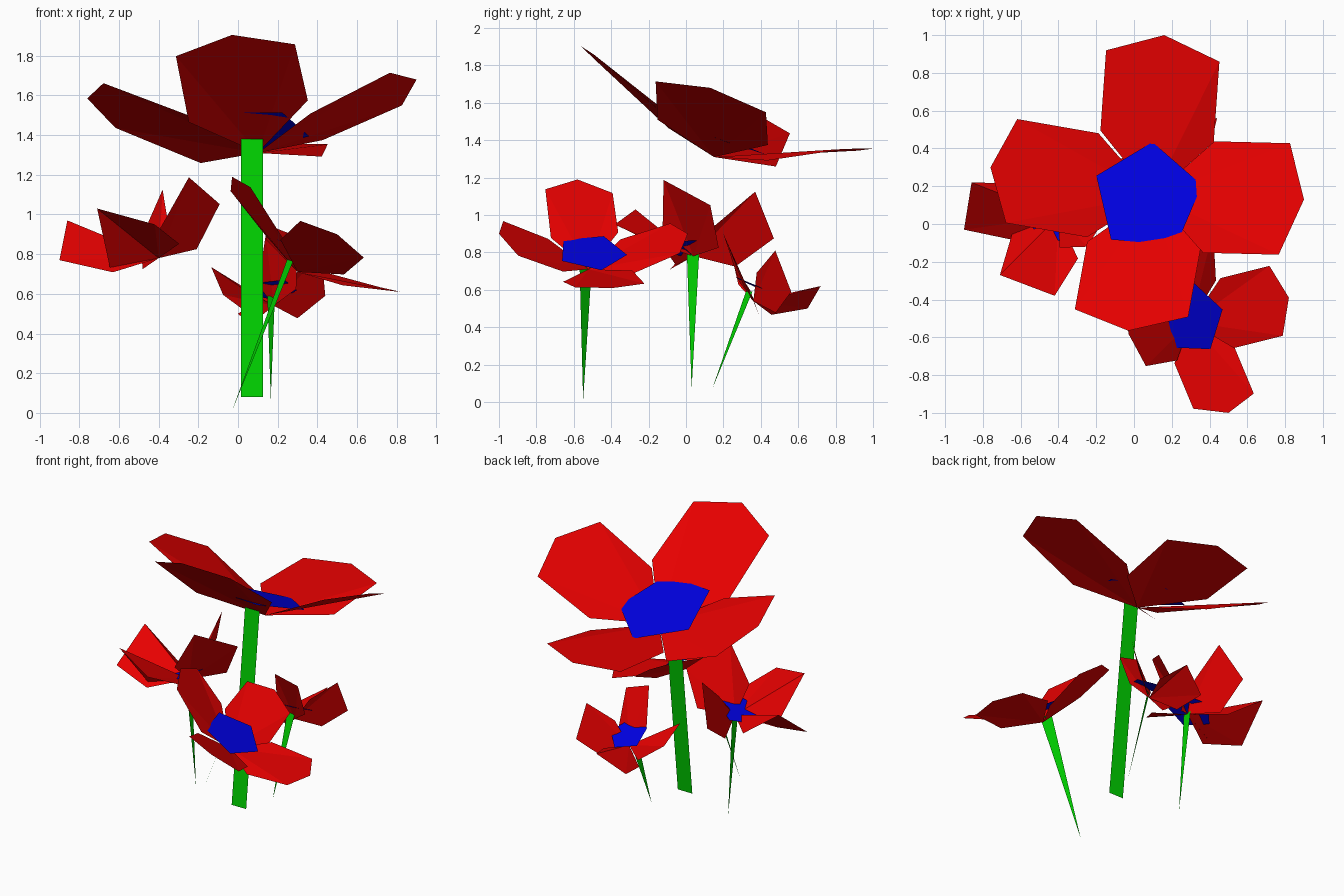
import bpy, math
from mathutils import Vector

if "Cube" in bpy.data.objects:
    bpy.data.objects.remove(bpy.data.objects["Cube"])


def material(name, rgb):
    m = bpy.data.materials.new(name)
    m.diffuse_color = (*rgb, 1)
    m.use_nodes = True
    m.node_tree.nodes["Principled BSDF"].inputs["Base Color"].default_value = m.diffuse_color
    return m


RED = material("petal red", (0.8, 0, 0))
BLUE = material("centre blue", (0, 0, 0.74))
GREEN = material("stem green", (0, 0.64, 0))


def sheet(name, points, mat, faces=None):
    mesh = bpy.data.meshes.new(name)
    mesh.from_pydata([tuple(p) for p in points], [], faces or [range(len(points))])
    mesh.materials.append(mat)
    ob = bpy.data.objects.new(name, mesh)
    bpy.context.collection.objects.link(ob)
    return ob


# Petal outlines: (share of length, share of width)
LARGE = [(0, 0), (.37, .5), (.87, .5), (1, 0), (.87, -.5), (.37, -.5)]
SMALL = [(0, 0), (.43, .6), (1, .5), (1, -.5), (.43, -.6)]


def flower(name, heart, outline, petals):
    """Each petal: length vector, width vector, drop of its two inner corners."""
    heart = Vector(heart)
    for i, (length, width, drops) in enumerate(petals):
        length, width = Vector(length), Vector(width)
        pts = [heart + length * u + width * v for u, v in outline]
        pts[1].z -= drops[0]
        pts[-1].z -= drops[1]
        fan = [(0, k, k + 1) for k in range(1, len(pts) - 1)]
        # upper side faces up
        fan = [f if (pts[f[1]] - pts[0]).cross(pts[f[2]] - pts[0]).z > 0
               else f[::-1] for f in fan]
        sheet(f"{name}_petal_{i + 1}", pts, RED, fan)


def centre(name, mid, radius, slope, turn):
    """Tilted flat pentagon, regular as seen from above."""
    x, y, z = mid
    pts = []
    for k in range(5):
        a = math.radians(turn + 72 * k)
        dx, dy = radius[0] * math.cos(a), radius[1] * math.sin(a)
        pts.append((x + dx, y + dy, z + slope[0] * dx + slope[1] * dy))
    sheet(name + "_centre", pts, BLUE)


# Tall flower
flower("tall", (.10, .15, 1.31), LARGE, [
    ((.06, .85, .045), (.60, -.06, .01), (.04, 0)),
    ((.80, -.02, .37), (-.06, -.59, .165), (.02, -.01)),
    ((-.13, -.715, .595), (.60, -.04, .06), (-.015, .035)),
    ((-.86, .15, .275), (.06, .55, -.225), (.04, .025))])
centre("tall", (.072, .14, 1.427), (.295, .295), (-.03, -.36), 85)
sheet("tall_stem", [(.015, -.09, .08), (.125, -.09, .08),
                    (.125, .055, 1.38), (.015, .055, 1.38)], GREEN)

# Front flower
flower("front", (.30, -.52, .71), LARGE, [
    ((-.33, -.06, .48), (.10, -.36, .02), (.02, -.03)),
    ((.20, -.48, .19), (.32, .08, -.185), (-.01, 0)),
    ((.52, .13, -.10), (.07, -.37, -.02), (.02, -.02)),
    ((-.03, .53, .19), (.29, .05, -.16), (.02, -.01))])
centre("front", (.315, -.505, .80), (.16, .19), (-.6, -.05), 88)
sheet("front_stem", [(-.03, -.55, .01), (.28, -.57, .77), (.25, -.50, .78)], GREEN)

# Left flower
flower("left", (-.40, .04, .78), SMALL, [
    ((-.48, .055, .09), (.04, .25, .20), (.17, -.01)),
    ((-.165, -.365, .21), (.29, -.11, -.08), (-.03, .19)),
    ((.23, -.035, .34), (.155, .25, -.135), (.02, .08)),
    ((-.035, .38, .22), (-.11, .10, -.25), (0, .09))])
centre("left", (-.43, .03, .82), (.14, .15), (.38, 0), 100)
sheet("left_stem", [(-.34, .03, .07), (-.40, .005, .79), (-.40, .07, .79)], GREEN)

# Back flower
flower("back", (.18, .36, .54), SMALL, [
    ((-.092, .325, .02), (.175, .07, .12), (.05, .01)),
    ((-.285, -.06, .125), (.06, .09, -.14), (.04, .05)),
    ((.04, -.15, .335), (.16, .02, -.05), (.03, .07)),
    ((.25, .16, .16), (.02, .085, -.22), (0, .05))])
centre("back", (.18, .37, .62), (.12, .12), (.05, -.45), 80)
sheet("back_stem", [(.165, .14, .07), (.148, .32, .59), (.186, .355, .59)], GREEN)
